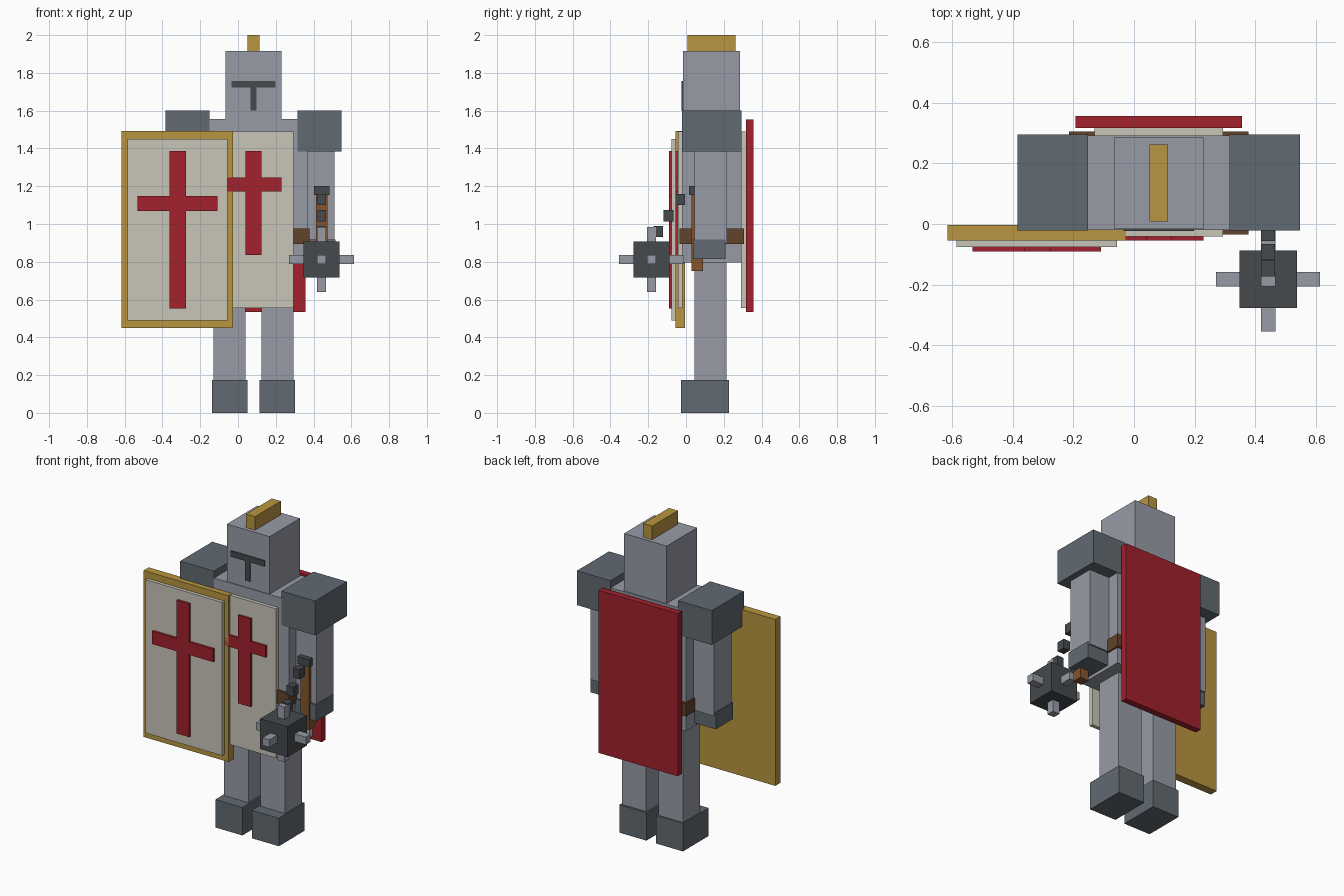
import bpy
import bmesh
from mathutils import Matrix, Vector

if "Cube" in bpy.data.objects:
    bpy.data.objects.remove(bpy.data.objects["Cube"])

CX = 0.082  # body centre line in x


def material(name, r, g, b):
    m = bpy.data.materials.new(name)
    m.diffuse_color = (r, g, b, 1.0)
    m.use_nodes = True
    m.node_tree.nodes["Principled BSDF"].inputs["Base Color"].default_value = m.diffuse_color
    return m


STEEL = material("steel", 0.31, 0.33, 0.38)
DARK_STEEL = material("dark steel", 0.122, 0.144, 0.168)
IRON = material("iron", 0.06, 0.067, 0.075)
CREAM = material("cream cloth", 0.58, 0.56, 0.48)
RED = material("red cloth", 0.36, 0.015, 0.026)
GOLD = material("gold", 0.48, 0.30, 0.052)
BELT = material("dark leather", 0.122, 0.056, 0.023)
WOOD = material("wood", 0.227, 0.09, 0.028)


def boxes(name, mat, *extents):
    """One object made of boxes, each given as (x0, x1, y0, y1, z0, z1)."""
    bm = bmesh.new()
    for x0, x1, y0, y1, z0, z1 in extents:
        centre = Vector(((x0 + x1) / 2, (y0 + y1) / 2, (z0 + z1) / 2))
        size = Matrix.Diagonal((x1 - x0, y1 - y0, z1 - z0, 1))
        bmesh.ops.create_cube(bm, size=1, matrix=Matrix.Translation(centre) @ size)
    mesh = bpy.data.meshes.new(name)
    bm.to_mesh(mesh)
    bm.free()
    mesh.materials.append(mat)
    ob = bpy.data.objects.new(name, mesh)
    bpy.context.collection.objects.link(ob)
    return ob


def pair(name, mat, x0, x1, *rest):
    """A box and its mirror image across the body centre line."""
    boxes("right_" + name, mat, (CX + x0, CX + x1, *rest))
    boxes("left_" + name, mat, (CX - x1, CX - x0, *rest))


def centred(name, mat, half, *rest):
    return boxes(name, mat, (CX - half, CX + half, *rest))


# Helmet
centred("helmet", STEEL, 0.148, -0.016, 0.285, 1.555, 1.915)
centred("crest", GOLD, 0.031, 0.008, 0.262, 1.915, 2.0)
boxes("visor_slits", IRON,
      (CX - 0.117, CX + 0.117, -0.023, -0.01, 1.722, 1.758),
      (CX - 0.016, CX + 0.016, -0.023, -0.01, 1.60, 1.722))

# Body
centred("torso", STEEL, 0.286, -0.02, 0.293, 0.795, 1.555)
centred("belt", BELT, 0.296, -0.034, 0.306, 0.895, 0.977)

# Limbs
pair("pauldron", DARK_STEEL, 0.234, 0.467, -0.022, 0.295, 1.385, 1.60)
pair("arm", STEEL, 0.278, 0.428, 0.046, 0.218, 0.90, 1.40)
pair("gauntlet", DARK_STEEL, 0.272, 0.434, 0.036, 0.208, 0.815, 0.918)
pair("leg", STEEL, 0.043, 0.212, 0.046, 0.215, 0.15, 0.80)
pair("boot", DARK_STEEL, 0.033, 0.220, -0.027, 0.227, 0.0, 0.175)

# Tabard and cape
centred("front_tabard", CREAM, 0.212, -0.042, -0.018, 0.555, 1.49)
centred("back_tabard", CREAM, 0.212, 0.29, 0.318, 0.555, 1.49)
boxes("tabard_cross", RED,
      (CX - 0.043, CX + 0.043, -0.055, -0.04, 0.835, 1.387),
      (CX - 0.143, CX + 0.148, -0.055, -0.04, 1.173, 1.245))
centred("cape", RED, 0.275, 0.317, 0.357, 0.535, 1.553)

# Shield
boxes("shield_board", GOLD, (-0.616, -0.026, -0.055, -0.004, 0.45, 1.492))
boxes("shield_face", CREAM, (-0.586, -0.056, -0.076, -0.05, 0.49, 1.45))
boxes("shield_cross", RED,
      (-0.362, -0.275, -0.091, -0.07, 0.553, 1.387),
      (-0.533, -0.109, -0.091, -0.07, 1.068, 1.148))

# Flail: handle, cap, chain, ball and spikes
FX, FY, FZ = 0.443, -0.183, 0.812
boxes("flail_handle", WOOD, (FX - 0.03, FX + 0.03, 0.028, 0.09, 0.75, 1.17))
boxes("flail_cap", IRON, (FX - 0.041, FX + 0.041, 0.015, 0.099, 1.153, 1.20))
for i, (y, z) in enumerate([(-0.03, 1.13), (-0.092, 1.044), (-0.147, 0.96)]):
    h = 0.026
    boxes(f"chain_link_{i + 1}", IRON, (FX - 0.023, FX + 0.023, y - h, y + h, z - 0.03, z + 0.03))
B, S, L = 0.095, 0.024, 0.172
boxes("flail_ball", IRON, (FX - B, FX + B, FY - B, FY + B, FZ - B, FZ + B))
spikes = []
for axis in range(3):
    half = [L if a == axis else S for a in range(3)]
    spikes.append((FX - half[0], FX + half[0], FY - half[1], FY + half[1],
                   FZ - half[2], FZ + half[2]))
boxes("flail_spikes", STEEL, *spikes)
